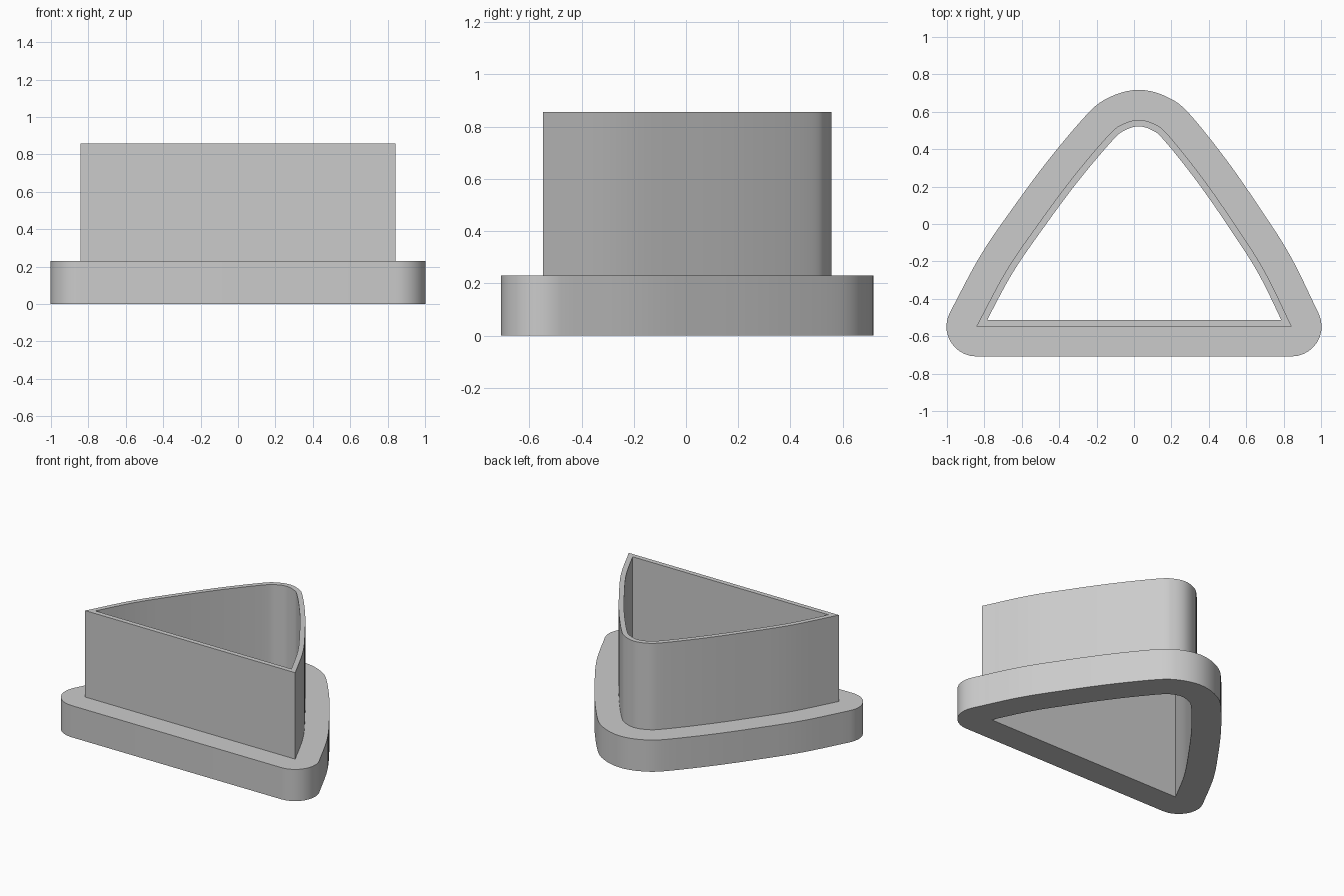
import bpy, bmesh, math
from mathutils import Vector

if "Cube" in bpy.data.objects:
    bpy.data.objects.remove(bpy.data.objects["Cube"], do_unlink=True)

FLANGE, WALL = 0.16, 0.035       # flange overhang and wall thickness
FLANGE_TOP, TOP = 0.23, 0.857    # heights

# Plain grey plastic
grey = bpy.data.materials.new("light grey")
grey.use_nodes = True
colour = (0.6, 0.6, 0.6, 1)
grey.diffuse_color = colour
grey.node_tree.nodes["Principled BSDF"].inputs["Base Color"].default_value = colour


def smooth_path(points, steps):
    """Catmull-Rom curve through the points."""
    pts = [points[0] * 2 - points[1]] + points + [points[-1] * 2 - points[-2]]
    out = []
    for a, b, c, d in zip(pts, pts[1:], pts[2:], pts[3:]):
        for i in range(steps):
            t = i / steps
            out.append(b + (c - a) * t / 2 + (a * 2 - b * 5 + c * 4 - d) * t * t / 2
                       + (b * 3 - a - c * 3 + d) * t ** 3 / 2)
    return out + [points[-1]]


# Wall outline, counter-clockwise: bowed sides over a straight front, apex leaning right
half = [(0.843, -0.548), (0.69, -0.25), (0.525, 0), (0.345, 0.25),
        (0.16, 0.475), (0.085, 0.534), (0, 0.557)]
full = half + [(-x, y) for x, y in reversed(half[:-1])]
outline = smooth_path([Vector((x + 0.023 * (y + 0.55), y)) for x, y in full], 6)


def offset_loops(path, outward, inward, arc=10):
    """Matching loops: rounded outward offset, the path, mitred inward offset."""
    outer, middle, inner = [], [], []
    for i, p in enumerate(path):
        d1 = (p - path[i - 1]).normalized()
        d2 = (path[(i + 1) % len(path)] - p).normalized()
        n1, n2 = Vector((d1.y, -d1.x)), Vector((d2.y, -d2.x))
        turn = math.atan2(d1.x * d2.y - d1.y * d2.x, d1.dot(d2))
        mitre = (n1 + n2) / (1 + n1.dot(n2))
        steps = arc if turn > 0.6 else 1
        start = math.atan2(n1.y, n1.x)
        for k in range(steps + 1):
            a = start + turn * (k / steps if steps > 1 else 0.5)
            outer.append(p + Vector((math.cos(a), math.sin(a))) * outward)
            middle.append(p)
            inner.append(p - mitre * inward)
            if steps == 1:
                break
    return outer, middle, inner


# Flange and upright wall as one hollow, watertight body
outer, middle, inner = offset_loops(outline, FLANGE, WALL)
section = [(outer, 0), (outer, FLANGE_TOP), (middle, FLANGE_TOP),
           (middle, TOP), (inner, TOP), (inner, 0)]
bm = bmesh.new()
rings = [[bm.verts.new((p.x, p.y, z)) for p in loop] for loop, z in section]
for a, b in zip(rings, rings[1:] + rings[:1]):
    for i in range(len(a)):
        j = (i + 1) % len(a)
        bm.faces.new((a[i], a[j], b[j], b[i]))
bmesh.ops.remove_doubles(bm, verts=bm.verts, dist=0.0001)
bmesh.ops.recalc_face_normals(bm, faces=bm.faces)
mesh = bpy.data.meshes.new("flanged_triangular_cutter")
bm.to_mesh(mesh)
bm.free()
mesh.materials.append(grey)
body = bpy.data.objects.new("flanged_triangular_cutter", mesh)
bpy.context.collection.objects.link(body)

bpy.ops.object.select_all(action="DESELECT")
body.select_set(True)
bpy.context.view_layer.objects.active = body
bpy.ops.object.shade_smooth_by_angle(angle=math.radians(30))
